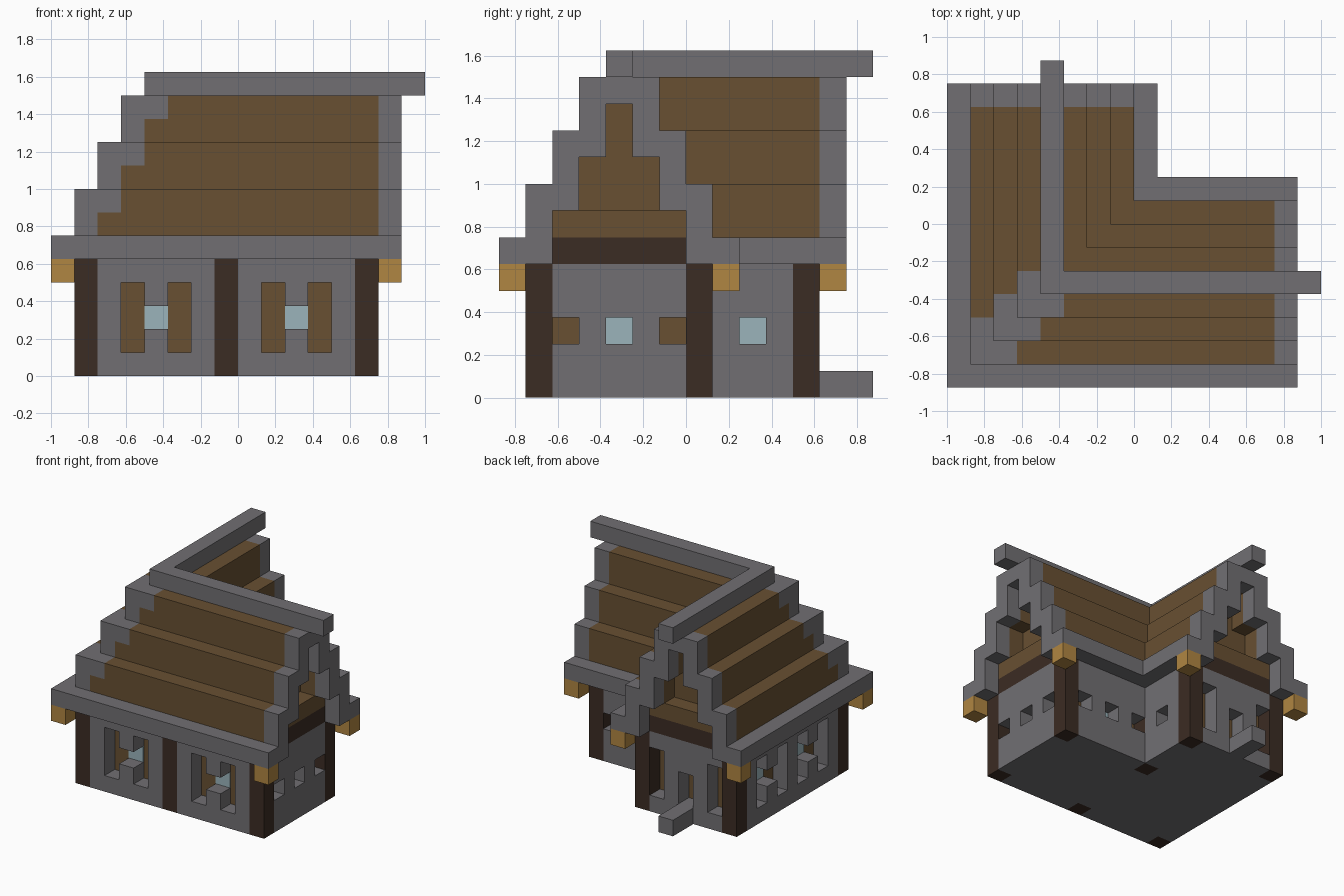
import bpy, bmesh
from mathutils import Vector

cube = bpy.data.objects.get("Cube")
if cube:
    bpy.data.objects.remove(cube, do_unlink=True)

U = 0.125  # size of one block


def material(name, rgb):
    m = bpy.data.materials.new(name)
    m.use_nodes = True
    m.diffuse_color = (*rgb, 1)
    m.node_tree.nodes["Principled BSDF"].inputs["Base Color"].default_value = (*rgb, 1)
    return m


STONE = material("grey stone", (0.165, 0.159, 0.171))
WOOD = material("brown planks", (0.138, 0.080, 0.032))
DARK = material("dark timber", (0.044, 0.025, 0.017))
GLASS = material("pale glass", (0.328, 0.456, 0.497))
LAMP = material("amber lamp", (0.434, 0.238, 0.054))


def build(name, mat, boxes):
    """One object from boxes given as ((x0, x1), (y0, y1), (z0, z1)) in blocks."""
    bm = bmesh.new()
    for box in boxes:
        lo, hi = (Vector(c) * U for c in zip(*box))
        verts = bmesh.ops.create_cube(bm, size=1)["verts"]
        for v in verts:
            v.co = Vector((hi[i] if v.co[i] > 0 else lo[i]) for i in range(3))
    mesh = bpy.data.meshes.new(name)
    bm.to_mesh(mesh)
    bm.free()
    mesh.materials.append(mat)
    obj = bpy.data.objects.new(name, mesh)
    bpy.context.collection.objects.link(obj)
    return obj


# Wall columns, listed from the ground up: # stone, . recess, o glazed recess
S, TALL, PANE, SLOT, DOOR = "#####", "#...#", "##o##", "##.##", "#..##"
SHUTTERED = [S, TALL, PANE, TALL, S]
SLOTTED = [SLOT, S, PANE, S, SLOT]


def facade(name, along_x, start, depth, outward, columns):
    stone, panes = [], []
    inner = depth if outward > 0 else depth + 1
    skin = tuple(sorted((inner, inner + 0.05 * outward)))

    def place(i, across, z):
        run = (start + i, start + i + 1)
        return (run, across, z) if along_x else (across, run, z)

    for i, column in enumerate(columns):
        for z, kind in enumerate(column):
            if kind == "#":
                stone.append(place(i, (depth, depth + 1), (z, z + 1)))
            elif kind == "o":
                panes.append(place(i, skin, (z, z + 1)))
    build(name + "_wall", STONE, stone)
    if panes:
        build(name + "_glass", GLASS, panes)


facade("front", True, -6, -6, -1, SHUTTERED + [""] + SHUTTERED)
facade("side", False, -5, -7, -1, SHUTTERED + SHUTTERED[1:])
facade("wing_gable", False, -5, 5, 1, SLOTTED)
facade("wing_back", True, 0, 0, 1, SLOTTED)
facade("courtyard", False, 1, -1, 1, [S, PANE, S])
facade("rear_gable", True, -6, 4, 1, [TALL, S, DOOR, S, TALL])

# Floor, wooden room lining and doorstep
plan = [((-6, 5), (-5, 0)), ((-6, -1), (0, 4))]
build("floor", STONE, [(x, y, (0, 1)) for x, y in plan])
build("room_lining", WOOD, [(x, y, (1, 6)) for x, y in plan])
build("doorstep", STONE, [((-4, -3), (5, 7), (0, 1))])

# Corner posts and gable beams
posts = [(-7, -6), (-1, -6), (5, -6), (5, 0), (-1, 0), (-1, 4), (-7, 4)]
build("posts", DARK, [((x, x + 1), (y, y + 1), (0, 5)) for x, y in posts])
build("gable_beams", DARK, [((5, 6), (-5, 0), (5, 6)), ((-6, -1), (4, 5), (5, 6))])

# Lamps under the outer eave corners
lamps = [(-8, -7), (6, -7), (6, 1), (0, 5), (-8, 5)]
build("lamps", LAMP, [((x, x + 1), (y, y + 1), (4, 5)) for x, y in lamps])

# Plank gable infill, set back above the first row
fill = []
for half, z, back in ((2, (6, 7), 0), (1, (7, 9), 1), (0, (9, 11), 1)):
    fill.append(((5 - back, 6 - back), (-3 - half, -2 + half), z))
    fill.append(((-4 - half, -3 + half), (4 - back, 5 - back), z))
build("gable_infill", WOOD, fill)

# Eaves
build("eaves", STONE, [((-8, 7), (-7, -5), (5, 6)), ((-8, -6), (-5, 6), (5, 6)),
                       ((-1, 7), (0, 2), (5, 6)), ((-1, 1), (2, 6), (5, 6))])

# Stepped roof: each course has a thin lower row and a double upper row
planks, trim = [], []
for n in range(3):
    for w in (1, 2):
        z = (5 + 2 * n + w, 6 + 2 * n + w)
        x0, y0 = -7 + n, -6 + n          # outer hip corner
        x1, y1 = -n, 1 - n               # inner valley corner
        outer_y, outer_x = (y0, y0 + w), (x0, x0 + w)
        inner_y, inner_x = (y1 - w, y1), (x1 - w, x1)
        trim.append((outer_x, outer_y, z))
        planks += [((x0 + w, 6), outer_y, z), (outer_x, (y0 + w, 5), z),
                   ((x1 - w, 6), inner_y, z), (inner_x, (y1, 5), z)]
        trim += [((6, 7), outer_y, z), ((6, 7), inner_y, z),
                 (outer_x, (5, 6), z), (inner_x, (5, 6), z)]
build("roof_planks", WOOD, planks)
build("roof_trim", STONE, trim)

# Ridge beams
build("ridge", STONE, [((-4, 8), (-3, -2), (12, 13)), ((-4, -3), (-2, 7), (12, 13))])
